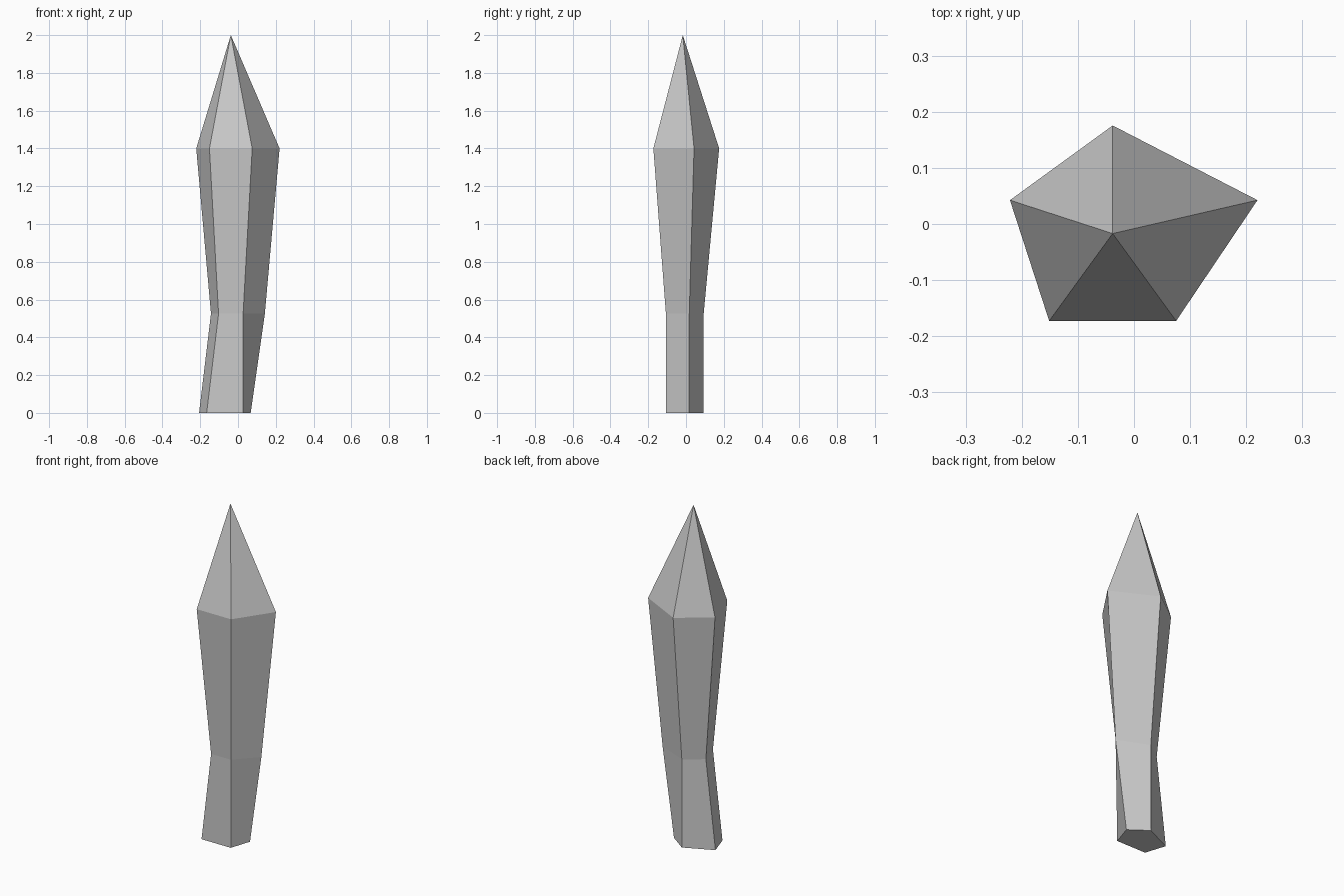
import bpy, bmesh
from math import cos, sin, pi

if "Cube" in bpy.data.objects:
    bpy.data.objects.remove(bpy.data.objects["Cube"])

CX, CY = -0.038, -0.017          # axis of the shaft
SIDES = 5
# corners: 0 back, 1 left, 2 front left, 3 front right, 4 right
# (height, radius, sideways pull on single corners)
RINGS = [
    (0.0, 0.1105, {1: -0.063, 2: -0.063}),
    (0.525, 0.1105, {4: 0.075}),
    (1.4, 0.1925, {4: 0.075}),
]

bm = bmesh.new()


def ring(z, radius, pull):
    verts = []
    for i in range(SIDES):
        a = pi / 2 + 2 * pi * i / SIDES
        verts.append(bm.verts.new((CX + radius * cos(a) + pull.get(i, 0),
                                   CY + radius * sin(a), z)))
    return verts


# Shaft walls between the pentagon rings
rings = [ring(*r) for r in RINGS]
for low, high in zip(rings, rings[1:]):
    for i in range(SIDES):
        j = (i + 1) % SIDES
        bm.faces.new((low[i], low[j], high[j], high[i]))

# Flat base and pointed tip
bm.faces.new(rings[0][::-1])
tip = bm.verts.new((CX, CY, 2.0))
for i in range(SIDES):
    bm.faces.new((rings[-1][i], rings[-1][(i + 1) % SIDES], tip))

bmesh.ops.recalc_face_normals(bm, faces=bm.faces)
mesh = bpy.data.meshes.new("crystal_spike")
bm.to_mesh(mesh)
bm.free()
bpy.context.collection.objects.link(bpy.data.objects.new("crystal_spike", mesh))
